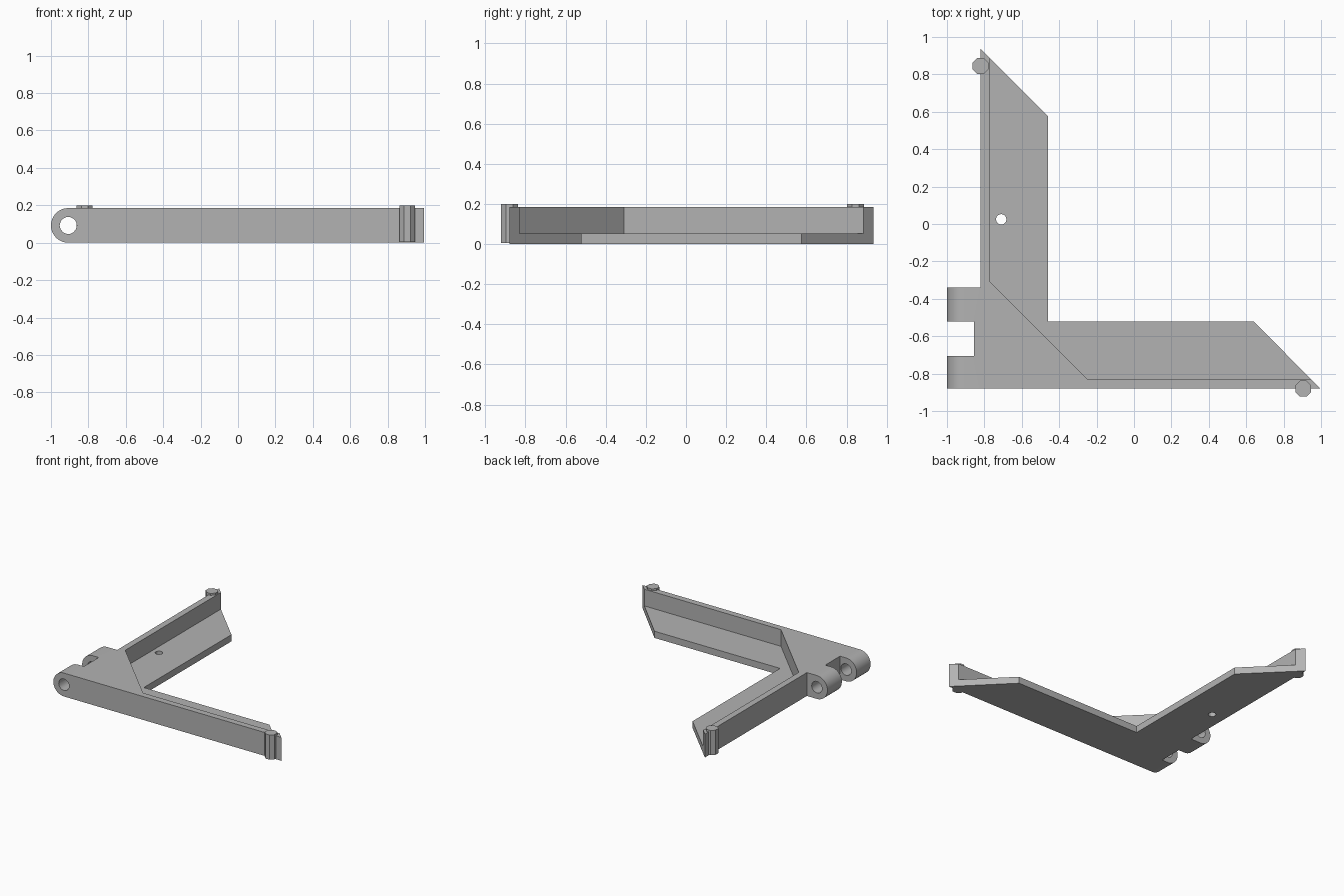
import bpy
import bmesh
import math
from mathutils import Matrix

cube = bpy.data.objects.get("Cube")
if cube:
    bpy.data.objects.remove(cube, do_unlink=True)

grey = bpy.data.materials.new("plain grey")
grey.use_nodes = True
grey.diffuse_color = (0.45, 0.45, 0.45, 1)
grey.node_tree.nodes["Principled BSDF"].inputs["Base Color"].default_value = grey.diffuse_color

HEIGHT, FLOOR = 0.185, 0.053
OUT_X, OUT_Y = -0.82, -0.88      # outer faces of the two walls
IN_X, IN_Y = -0.77, -0.83        # inner faces of the two walls
END = 0.115                      # ends are cut along x + y = END


def finish(name, bm):
    bmesh.ops.recalc_face_normals(bm, faces=bm.faces)
    mesh = bpy.data.meshes.new(name)
    bm.to_mesh(mesh)
    bm.free()
    mesh.materials.append(grey)
    obj = bpy.data.objects.new(name, mesh)
    bpy.context.collection.objects.link(obj)
    return obj


def prism(name, points, low, high, axis="z"):
    """Extrude an outline along z, or an (x, z) outline along y."""
    bm = bmesh.new()
    place = (lambda a, b: (a, b, low)) if axis == "z" else (lambda a, b: (a, low, b))
    face = bm.faces.new([bm.verts.new(place(a, b)) for a, b in points])
    new = bmesh.ops.extrude_face_region(bm, geom=[face])["geom"]
    shift = (0, 0, high - low) if axis == "z" else (0, high - low, 0)
    bmesh.ops.translate(bm, vec=shift, verts=[v for v in new if isinstance(v, bmesh.types.BMVert)])
    return finish(name, bm)


def circle(x, y, radius, sides):
    return [(x + radius * math.cos(math.tau * i / sides),
             y + radius * math.sin(math.tau * i / sides)) for i in range(sides)]


def cut(obj, cutter):
    mod = obj.modifiers.new(cutter.name, "BOOLEAN")
    mod.operation = "DIFFERENCE"
    mod.solver = "EXACT"
    mod.object = cutter
    cutter.hide_render = True
    cutter.hide_set(True)


# Angled floor plate with a small screw hole
floor = prism("floor_plate", [
    (OUT_X, END - OUT_X), (OUT_X, OUT_Y), (END - OUT_Y, OUT_Y),
    (0.64, -0.52), (-0.46, -0.52), (-0.46, 0.575)], 0, FLOOR)
cut(floor, prism("screw_hole_cutter", circle(-0.71, 0.025, 0.028, 16), -0.1, 0.1))

# Two outer walls joined by the solid corner block
prism("walls_and_corner", [
    (OUT_X, END - OUT_X), (OUT_X, OUT_Y), (END - OUT_Y, OUT_Y), (END - IN_Y, IN_Y),
    (-0.25, IN_Y), (IN_X, -0.31), (IN_X, END - IN_X)], FLOOR, HEIGHT)

# Hinge knuckles: rounded block with a bore and a slot
r = HEIGHT / 2
arc = [(-1 + r - r * math.sin(math.pi * i / 20), r + r * math.cos(math.pi * i / 20))
       for i in range(21)]
hinge = prism("hinge_knuckles", [(OUT_X, HEIGHT)] + arc + [(OUT_X, 0)], OUT_Y, -0.34, "y")
cut(hinge, prism("slot_cutter", [(-1.1, -0.705), (-0.855, -0.705), (-0.855, -0.52), (-1.1, -0.52)],
                 -0.1, 0.3))
cut(hinge, prism("bore_cutter", circle(-1 + r, r, 0.046, 14), -1, 0, "y"))
bpy.ops.object.select_all(action="DESELECT")
hinge.select_set(True)
bpy.context.view_layer.objects.active = hinge
for mod in list(hinge.modifiers):
    bpy.ops.object.modifier_apply(modifier=mod.name)
bpy.ops.object.shade_smooth_by_angle(angle=math.radians(30))

# Faceted pins near the wall ends
for name, x, y in (("back_pin", OUT_X, 0.845), ("front_pin", 0.905, OUT_Y)):
    bm = bmesh.new()
    bmesh.ops.create_cone(bm, cap_ends=True, segments=8, radius1=0.046, radius2=0.046, depth=0.195,
                          matrix=Matrix.Translation((x, y, 0.1025))
                          @ Matrix.Rotation(math.radians(22.5), 4, "Z"))
    finish(name, bm)
